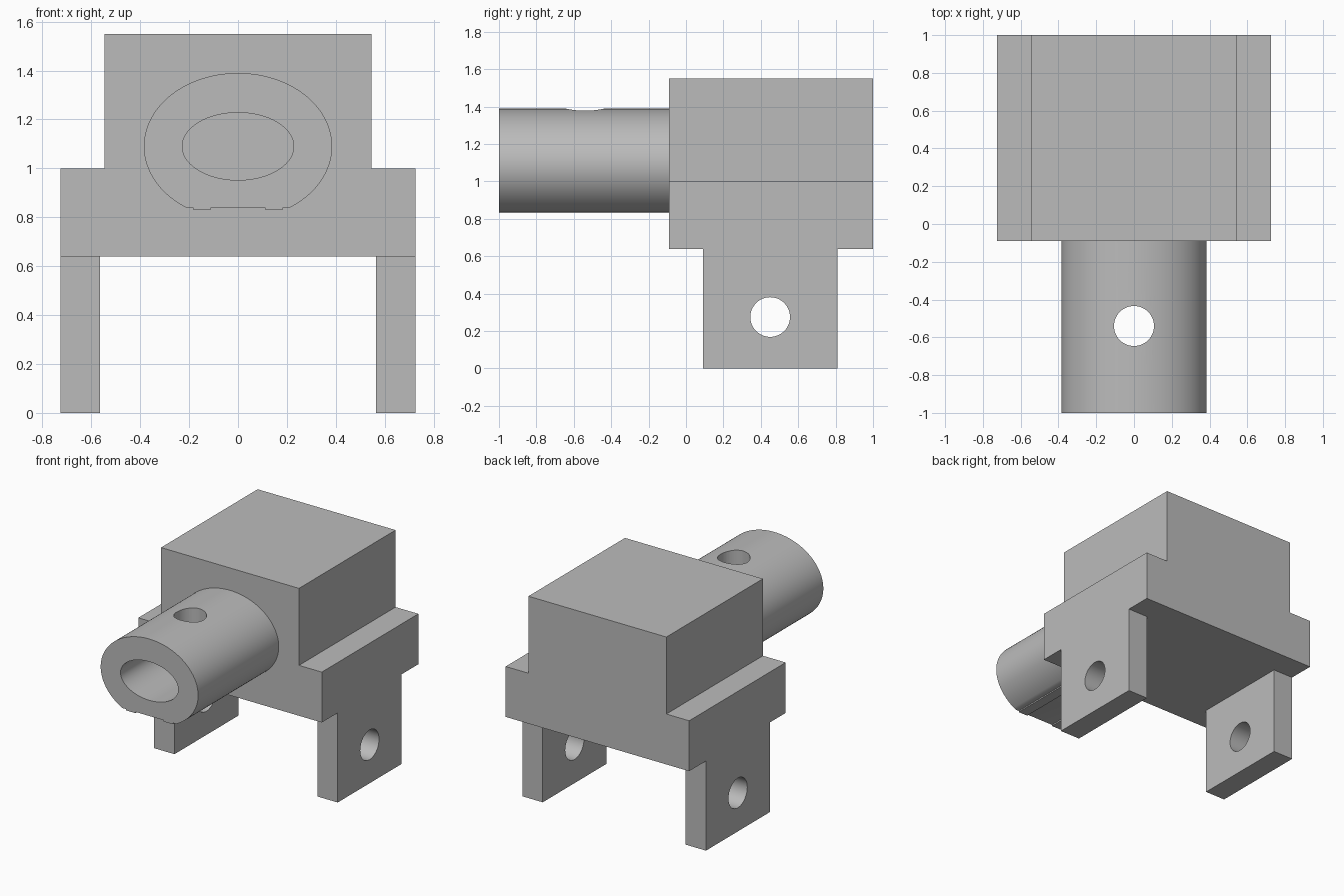
import bpy
import math
from math import cos, sin, pi
from mathutils import Matrix

cube = bpy.data.objects.get("Cube")
if cube:
    bpy.data.objects.remove(cube, do_unlink=True)

import bmesh

grey = bpy.data.materials.new("plain grey")
grey.use_nodes = True
colour = (0.5, 0.5, 0.5, 1)
grey.diffuse_color = colour
grey.node_tree.nodes["Principled BSDF"].inputs["Base Color"].default_value = colour


def prism(name, outline, start, end, axis="y"):
    """Extrude a closed 2D outline along the chosen axis."""
    place = {"x": lambda a, b, c: (c, a, b),
             "y": lambda a, b, c: (a, c, b),
             "z": lambda a, b, c: (a, b, c)}[axis]
    bm = bmesh.new()
    face = bm.faces.new([bm.verts.new(place(a, b, start)) for a, b in outline])
    moved = bmesh.ops.extrude_face_region(bm, geom=[face])["geom"]
    for v in moved:
        if isinstance(v, bmesh.types.BMVert):
            v.co["xyz".index(axis)] = end
    if face.is_valid and not any(len(e.link_faces) > 1 for e in face.edges):
        bm.faces.remove(face)
    bmesh.ops.holes_fill(bm, edges=bm.edges[:], sides=0)
    bmesh.ops.recalc_face_normals(bm, faces=bm.faces[:])
    mesh = bpy.data.meshes.new(name)
    bm.to_mesh(mesh)
    bm.free()
    mesh.materials.append(grey)
    obj = bpy.data.objects.new(name, mesh)
    bpy.context.collection.objects.link(obj)
    return obj


def arc(cx, cy, rx, ry, first=0, last=2 * pi, steps=96):
    """Points on an ellipse; a full turn leaves out the repeated end point."""
    count = steps if last - first >= 2 * pi else steps + 1
    angles = [first + (last - first) * i / steps for i in range(count)]
    return [(cx + rx * cos(a), cy + ry * sin(a)) for a in angles]


def rect(x0, x1, y0, y1):
    return [(x0, y0), (x1, y0), (x1, y1), (x0, y1)]


def cut(obj, cutter):
    """Subtract the cutter from the part, then discard the cutter."""
    cutter.hide_render = True
    bpy.ops.object.select_all(action="DESELECT")
    bpy.context.view_layer.objects.active = obj
    obj.select_set(True)
    mod = obj.modifiers.new("hole", "BOOLEAN")
    mod.operation, mod.solver, mod.object = "DIFFERENCE", "EXACT", cutter
    bpy.ops.object.modifier_apply(modifier=mod.name)
    bpy.data.objects.remove(cutter, do_unlink=True)
    bpy.ops.object.shade_smooth_by_angle(angle=math.radians(30))


FRONT, BACK = -0.09, 1.0
BASE, SHOULDER, TOP = 0.64, 1.0, 1.55

# Stepped block: wide lower part, narrower upper part
half = [(0.725, BASE), (0.725, SHOULDER), (0.545, SHOULDER), (0.545, TOP)]
prism("body_block", half + [(-x, z) for x, z in reversed(half)], FRONT, BACK)

# Side lugs with pin holes
for side, label in ((1, "left"), (-1, "right")):
    lug = prism(label + "_lug", rect(0.09, 0.81, 0, BASE), side * 0.565, side * 0.725, "x")
    cut(lug, prism("pin_cutter", arc(0.45, 0.275, 0.106, 0.106, steps=64),
                   side * 0.5, side * 0.8, "x"))

# Oval tube with a flattened underside
AXIS, RX, RZ, FLAT = 1.09, 0.385, 0.30, 0.84
low = math.asin((FLAT - AXIS) / RZ)
tube = prism("oval_tube", arc(0, AXIS, RX, RZ, low, pi - low), -1, FRONT)
cut(tube, prism("bore_cutter", arc(0, AXIS, 0.228, 0.138), -1.1, FRONT + 0.01))
cut(tube, prism("cross_cutter", arc(0, -0.54, 0.106, 0.106, steps=64), 0.6, 1.6, "z"))

# Thin rails along the flat underside of the tube
for side, label in ((1, "left"), (-1, "right")):
    prism(label + "_rail", rect(*sorted((side * 0.11, side * 0.185)), FLAT - 0.009, FLAT), -1, FRONT)
